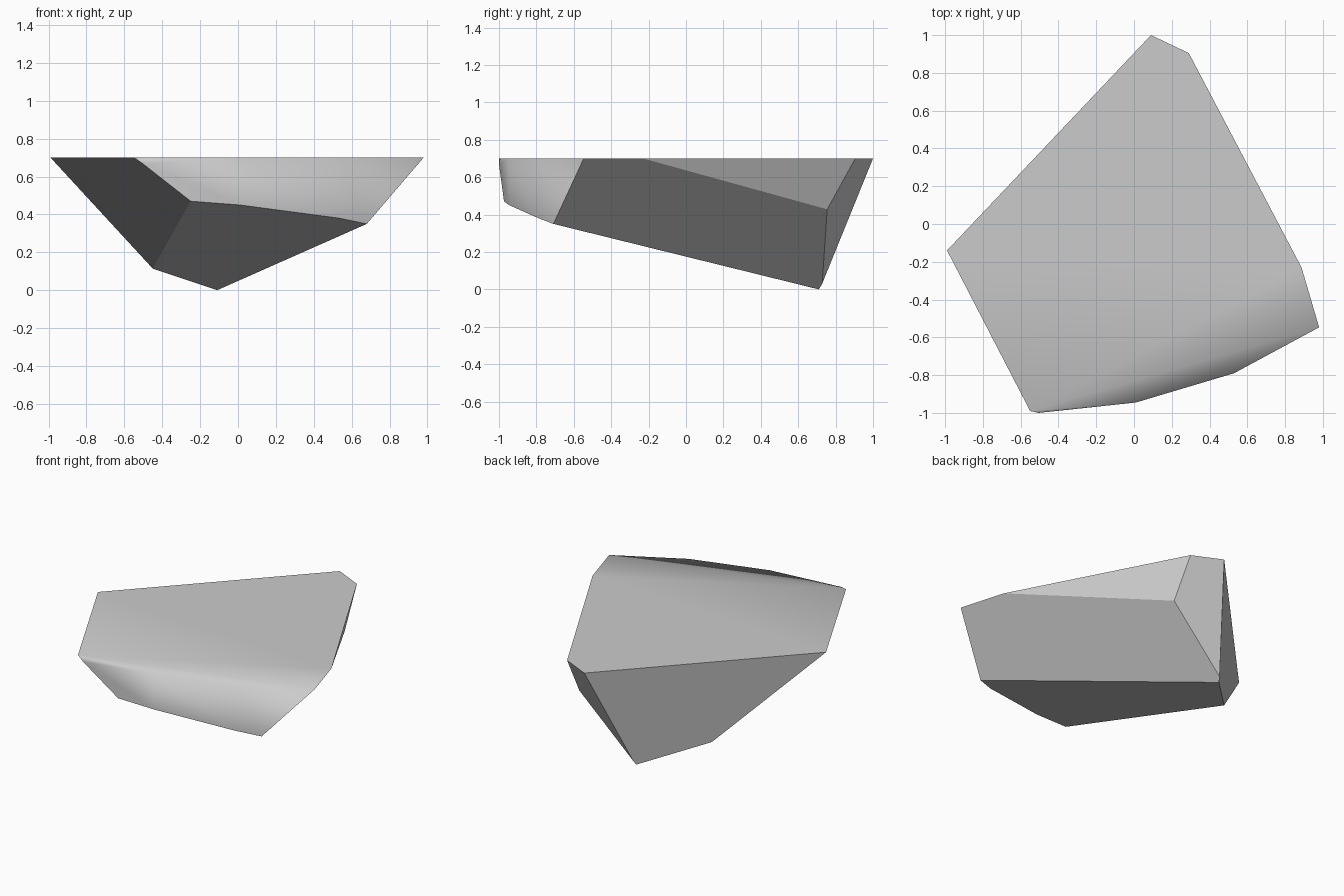
import bpy
import bmesh

default_cube = bpy.data.objects.get("Cube")
if default_cube:
    bpy.data.objects.remove(default_cube, do_unlink=True)

# Plain grey stone
stone = bpy.data.materials.new("grey_stone")
stone.use_nodes = True
grey = (0.6, 0.6, 0.6, 1)
stone.diffuse_color = grey
stone.node_tree.nodes["Principled BSDF"].inputs["Base Color"].default_value = grey

TOP = 0.7

# Corners of the level top, clockwise from the right-hand tip
rim = {
    "right_tip": (-0.99, -0.14),
    "back": (0.09, 1.0),
    "back_left": (0.29, 0.905),
    "left": (0.887, -0.23),
    "left_tip": (0.98, -0.547),
    "wall_left": (0.53, -0.79),
    "wall_mid": (0.01, -0.945),
    "wall_right": (-0.505, -1.0),
    "wall_end": (-0.55, -0.99),
}

# Corners of the sloping underside and the broken edges
lower = {
    "foot_left_tip": (0.68, -0.709, 0.35),
    "foot_left": (0.53, -0.79, 0.381),
    "foot_mid": (0.01, -0.945, 0.45),
    "foot_right": (-0.25, -0.973, 0.47),
    "foot_end": (-0.505, -1.0, 0.67),
    "keel_right": (-0.45, 0.356, 0.114),
    "keel": (-0.11, 0.71, 0),
    "keel_back": (-0.1, 0.728, 0.03),
    "shoulder": (0.3, 0.755, 0.428),
}

# Top and curved front wall share one smooth surface
smooth_faces = [
    "right_tip back back_left left",
    "right_tip left left_tip wall_left wall_mid wall_right wall_end",
    "wall_end wall_right foot_end",
    "wall_right wall_mid foot_mid foot_right foot_end",
    "wall_mid wall_left foot_left foot_mid",
    "wall_left left_tip foot_left_tip foot_left",
]

# Flat fracture planes
flat_faces = [
    "right_tip wall_end foot_end foot_right keel_right",
    "right_tip keel_right keel keel_back back",
    "back keel_back shoulder back_left",
    "back_left shoulder left",
    "left shoulder keel_back keel foot_left_tip left_tip",
    "foot_left_tip keel keel_right foot_right foot_mid foot_left",
]

bm = bmesh.new()
verts = {name: bm.verts.new((x, y, TOP)) for name, (x, y) in rim.items()}
verts.update({name: bm.verts.new(co) for name, co in lower.items()})

for group, is_smooth in ((smooth_faces, True), (flat_faces, False)):
    for corners in group:
        face = bm.faces.new([verts[name] for name in corners.split()])
        face.smooth = is_smooth

bmesh.ops.recalc_face_normals(bm, faces=bm.faces)

# Keep every fracture edge crisp
for edge in bm.edges:
    edge.smooth = all(face.smooth for face in edge.link_faces)

mesh = bpy.data.meshes.new("stone_fragment")
bm.to_mesh(mesh)
bm.free()
mesh.materials.append(stone)
fragment = bpy.data.objects.new("stone_fragment", mesh)
bpy.context.collection.objects.link(fragment)
